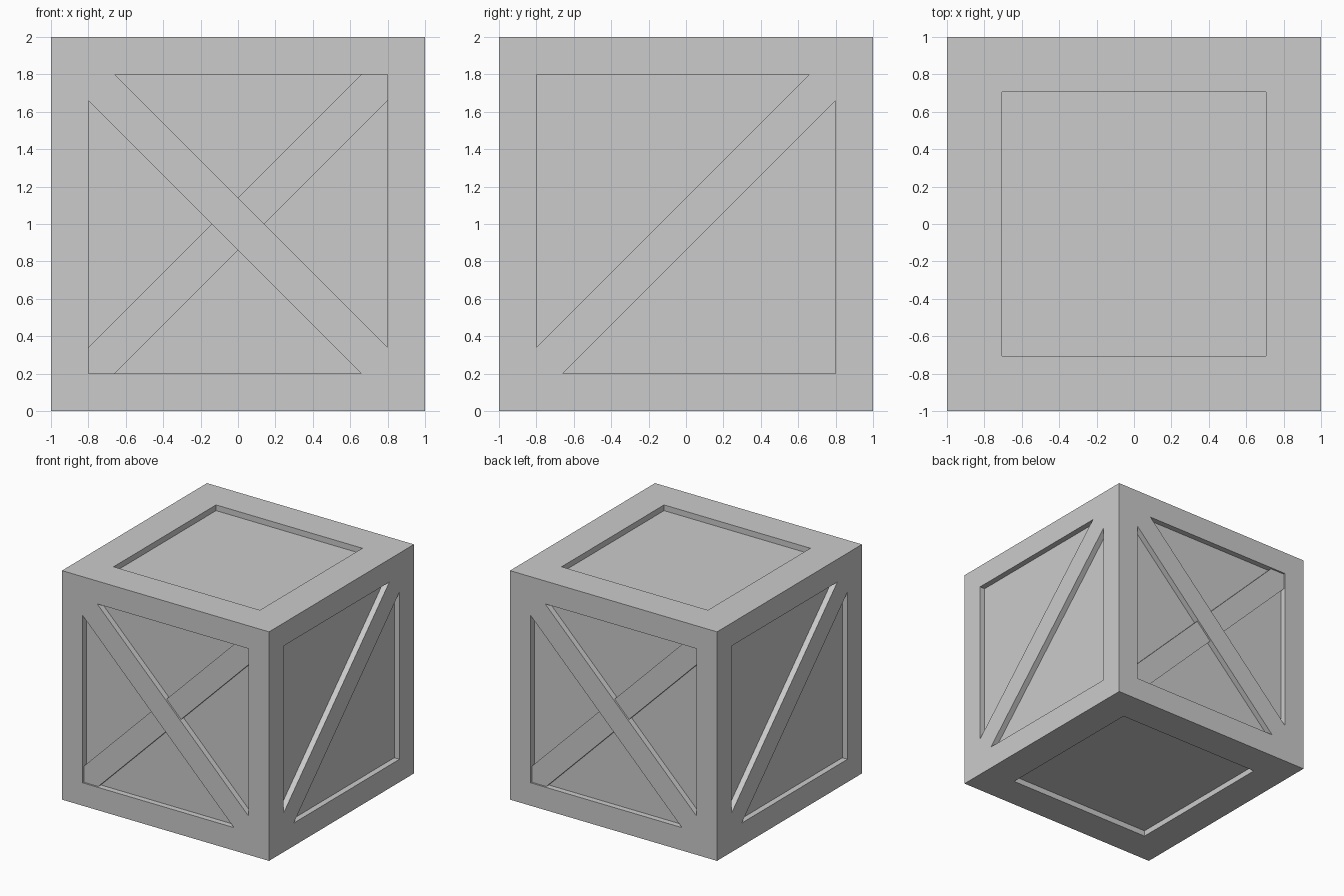
import bpy, bmesh
from math import radians
from mathutils import Matrix

if "Cube" in bpy.data.objects:
    bpy.data.objects.remove(bpy.data.objects["Cube"])

RECESS = 0.05


def make_object(name, bm):
    bmesh.ops.recalc_face_normals(bm, faces=bm.faces[:])
    mesh = bpy.data.meshes.new(name)
    bm.to_mesh(mesh)
    bm.free()
    obj = bpy.data.objects.new(name, mesh)
    bpy.context.collection.objects.link(obj)
    return obj


def crate_body():
    bm = bmesh.new()
    bmesh.ops.create_cube(bm, size=2, matrix=Matrix.Translation((0, 0, 1)))
    bm.normal_update()
    sides = [f for f in bm.faces if abs(f.normal.z) < 0.5]
    caps = [f for f in bm.faces if abs(f.normal.z) > 0.5]
    # Frame border, then sink each panel straight inwards
    for faces, border in ((sides, 0.2), (caps, 0.293)):
        bmesh.ops.inset_individual(bm, faces=faces, thickness=border, use_even_offset=True)
        bmesh.ops.inset_individual(bm, faces=faces, thickness=0, depth=-RECESS)
    return make_object("crate_body", bm)


def brace(name, turn, rising, sunk=0.0):
    # Diagonal board clipped square to the frame opening
    a, b = 0.8, 0.66
    outline = [(-a, -a), (-b, -a), (a, b), (a, a), (b, a), (-a, -b)]
    s = 1 if rising else -1
    bm = bmesh.new()
    face = bm.faces.new([bm.verts.new((s * u, -1 + sunk, 1 + v)) for u, v in outline])
    ext = bmesh.ops.extrude_face_region(bm, geom=[face], use_keep_orig=True)
    verts = [g for g in ext["geom"] if isinstance(g, bmesh.types.BMVert)]
    bmesh.ops.translate(bm, verts=verts, vec=(0, RECESS - sunk, 0))
    bmesh.ops.rotate(bm, verts=bm.verts[:], cent=(0, 0, 0),
                     matrix=Matrix.Rotation(radians(turn), 3, 'Z'))
    return make_object(name, bm)


crate_body()

# Crossed boards on front and back
for side, turn in (("front", 0), ("back", 180)):
    brace(side + "_outer_brace", turn, rising=False)
    brace(side + "_inner_brace", turn, rising=True, sunk=0.015)

# Single board on right and left
for side, turn in (("right", 90), ("left", 270)):
    brace(side + "_brace", turn, rising=True)
